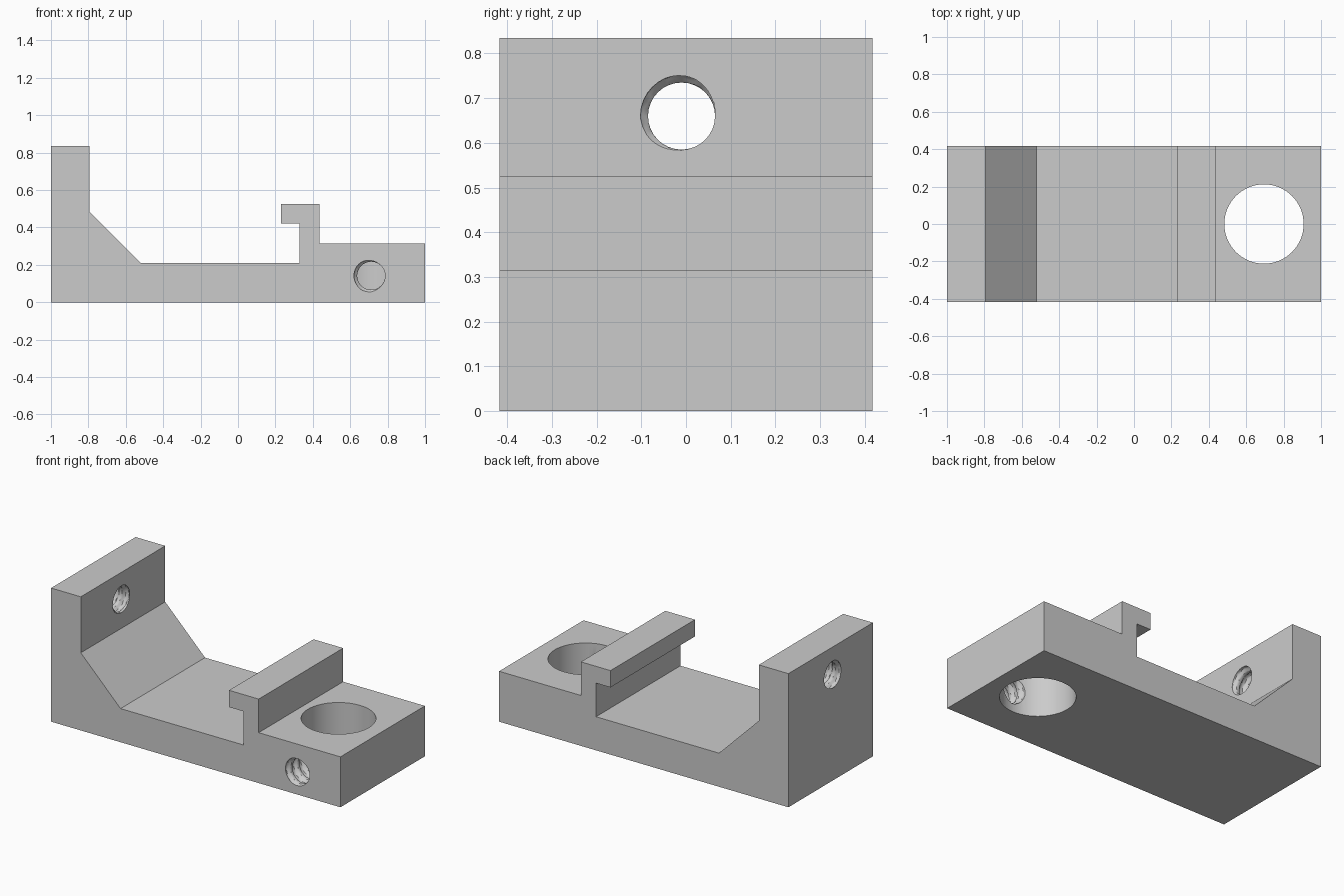
import bpy, bmesh
from math import sin, cos, pi
from mathutils import Matrix, Vector

cube = bpy.data.objects.get("Cube")
if cube:
    bpy.data.objects.remove(cube, do_unlink=True)

# Single machined grey finish
grey = bpy.data.materials.new("plain_grey")
grey.use_nodes = True
colour = (0.6, 0.6, 0.6, 1)
grey.diffuse_color = colour
grey.node_tree.nodes["Principled BSDF"].inputs["Base Color"].default_value = colour


def finish(name, bm):
    bmesh.ops.recalc_face_normals(bm, faces=bm.faces)
    mesh = bpy.data.meshes.new(name)
    bm.to_mesh(mesh)
    bm.free()
    mesh.materials.append(grey)
    ob = bpy.data.objects.new(name, mesh)
    bpy.context.collection.objects.link(ob)
    return ob


def extruded(name, profile, depth):
    bm = bmesh.new()
    face = bm.faces.new([bm.verts.new((x, -depth / 2, z)) for x, z in profile])
    new = bmesh.ops.extrude_face_region(bm, geom=[face])["geom"]
    verts = [v for v in new if isinstance(v, bmesh.types.BMVert)]
    bmesh.ops.translate(bm, verts=verts, vec=(0, depth, 0))
    return finish(name, bm)


def bore_cutter(name, centre, radius, length):
    bm = bmesh.new()
    bmesh.ops.create_cone(bm, cap_ends=True, segments=64, radius1=radius,
                          radius2=radius, depth=length,
                          matrix=Matrix.Translation(centre))
    return finish(name, bm)


def thread_cutter(name, start, axis, length, minor, major, pitch):
    """Closed tube whose radius follows a helical, flat-topped thread."""
    segments, step = 32, pitch / 10
    rows = round(length / step)
    turn = Vector((0, 0, 1)).rotation_difference(Vector(axis)).to_matrix()
    bm = bmesh.new()
    rings = []
    for j in range(rows + 1):
        ring = []
        for i in range(segments):
            a = 2 * pi * i / segments
            phase = (j * step / pitch - i / segments) % 1
            wave = min(max(2.5 * abs(2 * phase - 1) - 0.75, 0), 1)
            r = minor + (major - minor) * wave
            p = Vector((r * cos(a), r * sin(a), j * step))
            ring.append(bm.verts.new(Vector(start) + turn @ p))
        rings.append(ring)
    for low, high in zip(rings, rings[1:]):
        for i in range(segments):
            k = (i + 1) % segments
            bm.faces.new((low[i], low[k], high[k], high[i]))
    bm.faces.new(rings[0][::-1])
    bm.faces.new(rings[-1])
    return finish(name, bm)


# Side outline: tall wall with gusset, flat bed, hooked lip and raised block
outline = [(-1, 0), (1, 0), (1, 0.315), (0.435, 0.315), (0.435, 0.525),
           (0.23, 0.525), (0.23, 0.42), (0.33, 0.42), (0.33, 0.21),
           (-0.52, 0.21), (-0.795, 0.485), (-0.795, 0.835), (-1, 0.835)]
body = extruded("bracket_body", outline, 0.834)

# Holes: vertical bore, threaded clamp hole, threaded wall hole
cutters = [
    bore_cutter("bore_cutter", (0.695, 0, 0.15), 0.212, 0.6),
    thread_cutter("clamp_thread_cutter", (0.712, -0.45, 0.142), (0, 1, 0),
                  0.35, 0.075, 0.092, 0.07),
    thread_cutter("wall_thread_cutter", (-1.05, -0.01, 0.66), (1, 0, 0),
                  0.3, 0.075, 0.092, 0.07),
]
for cutter in cutters:
    cutter.hide_render = True
    cutter.hide_set(True)
    cut = body.modifiers.new(cutter.name, "BOOLEAN")
    cut.operation = "DIFFERENCE"
    cut.solver = "EXACT"
    cut.object = cutter

# Apply the cuts, then drop the helpers
bpy.context.view_layer.objects.active = body
body.select_set(True)
for cut in list(body.modifiers):
    bpy.ops.object.modifier_apply(modifier=cut.name)
for cutter in cutters:
    bpy.data.objects.remove(cutter, do_unlink=True)

# Smooth the round walls, keep the corners crisp
bpy.ops.object.shade_smooth_by_angle(angle=pi / 6)
